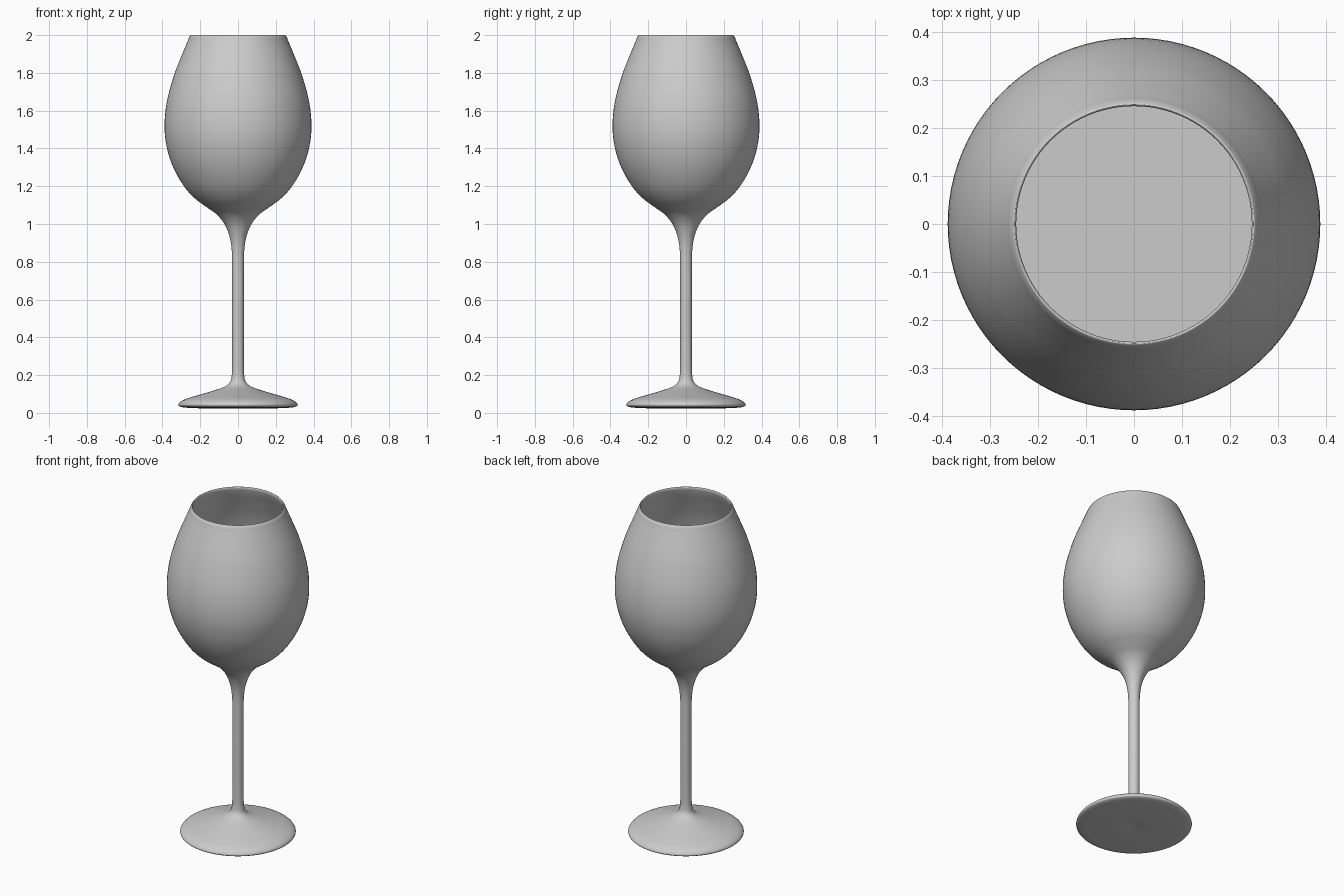
import bpy, bmesh, math
from mathutils import Vector

if "Cube" in bpy.data.objects:
    bpy.data.objects.remove(bpy.data.objects["Cube"])

SIDES = 96


def smooth_path(points, steps=5):
    """Centripetal Catmull-Rom curve through (radius, height) points."""
    p = [Vector(q) for q in points]
    p = [2 * p[0] - p[1]] + p + [2 * p[-1] - p[-2]]
    out = []
    for i in range(1, len(p) - 2):
        a, b, c, d = p[i - 1:i + 3]
        t0 = 0.0
        t1 = t0 + math.sqrt((b - a).length)
        t2 = t1 + math.sqrt((c - b).length)
        t3 = t2 + math.sqrt((d - c).length)
        for s in range(steps):
            t = t1 + (t2 - t1) * s / steps
            a1 = a.lerp(b, (t - t0) / (t1 - t0))
            a2 = b.lerp(c, (t - t1) / (t2 - t1))
            a3 = c.lerp(d, (t - t2) / (t3 - t2))
            b1 = a1.lerp(a2, (t - t0) / (t2 - t0))
            b2 = a2.lerp(a3, (t - t1) / (t3 - t1))
            out.append(b1.lerp(b2, (t - t1) / (t2 - t1)))
    return out + [p[-2]]


def lathe(name, path):
    """Revolve a profile that starts and ends on the z axis."""
    bm = bmesh.new()
    rings = []
    for r, z in path[1:-1]:
        rings.append([bm.verts.new((r * math.cos(k * math.tau / SIDES),
                                    r * math.sin(k * math.tau / SIDES), z))
                      for k in range(SIDES)])
    first = bm.verts.new((0, 0, path[0][1]))
    last = bm.verts.new((0, 0, path[-1][1]))
    for k in range(SIDES):
        n = (k + 1) % SIDES
        bm.faces.new((first, rings[0][n], rings[0][k]))
        bm.faces.new((last, rings[-1][k], rings[-1][n]))
        for lo, hi in zip(rings, rings[1:]):
            bm.faces.new((lo[k], lo[n], hi[n], hi[k]))
    bmesh.ops.recalc_face_normals(bm, faces=bm.faces)
    for f in bm.faces:
        f.smooth = True
    mesh = bpy.data.meshes.new(name)
    bm.to_mesh(mesh)
    bm.free()
    obj = bpy.data.objects.new(name, mesh)
    bpy.context.collection.objects.link(obj)
    return obj


# Foot, stem and outside of the bowl, then over the rim and down the inside
foot = [(0, .03), (.06, .024), (.12, .022), (.22, .025), (.30, .031),
        (.315, .039), (.313, .05), (.29, .068), (.20, .097), (.12, .121),
        (.065, .142), (.041, .165), (.033, .20)]
stem = [(.031, .26), (.031, .50), (.031, .78), (.033, .86)]
bowl = [(.044, .93), (.072, 1.0), (.112, 1.05), (.17, 1.092), (.222, 1.13),
        (.279, 1.19), (.343, 1.30), (.378, 1.41), (.389, 1.51), (.378, 1.64),
        (.338, 1.79), (.295, 1.90), (.266, 1.97), (.259, 1.988), (.25, 2.0)]
inside = [(.246, 1.993), (.255, 1.96), (.285, 1.89), (.329, 1.78),
          (.369, 1.63), (.38, 1.51), (.369, 1.41), (.335, 1.31),
          (.272, 1.20), (.19, 1.14), (.10, 1.12), (0, 1.115)]
lathe("wine_glass", smooth_path(foot + stem + bowl + inside))

# Level surface of the drink inside the bowl
bpy.ops.mesh.primitive_circle_add(vertices=SIDES, radius=.369,
                                  fill_type='NGON', location=(0, 0, 1.41))
bpy.context.object.name = "drink_surface"
